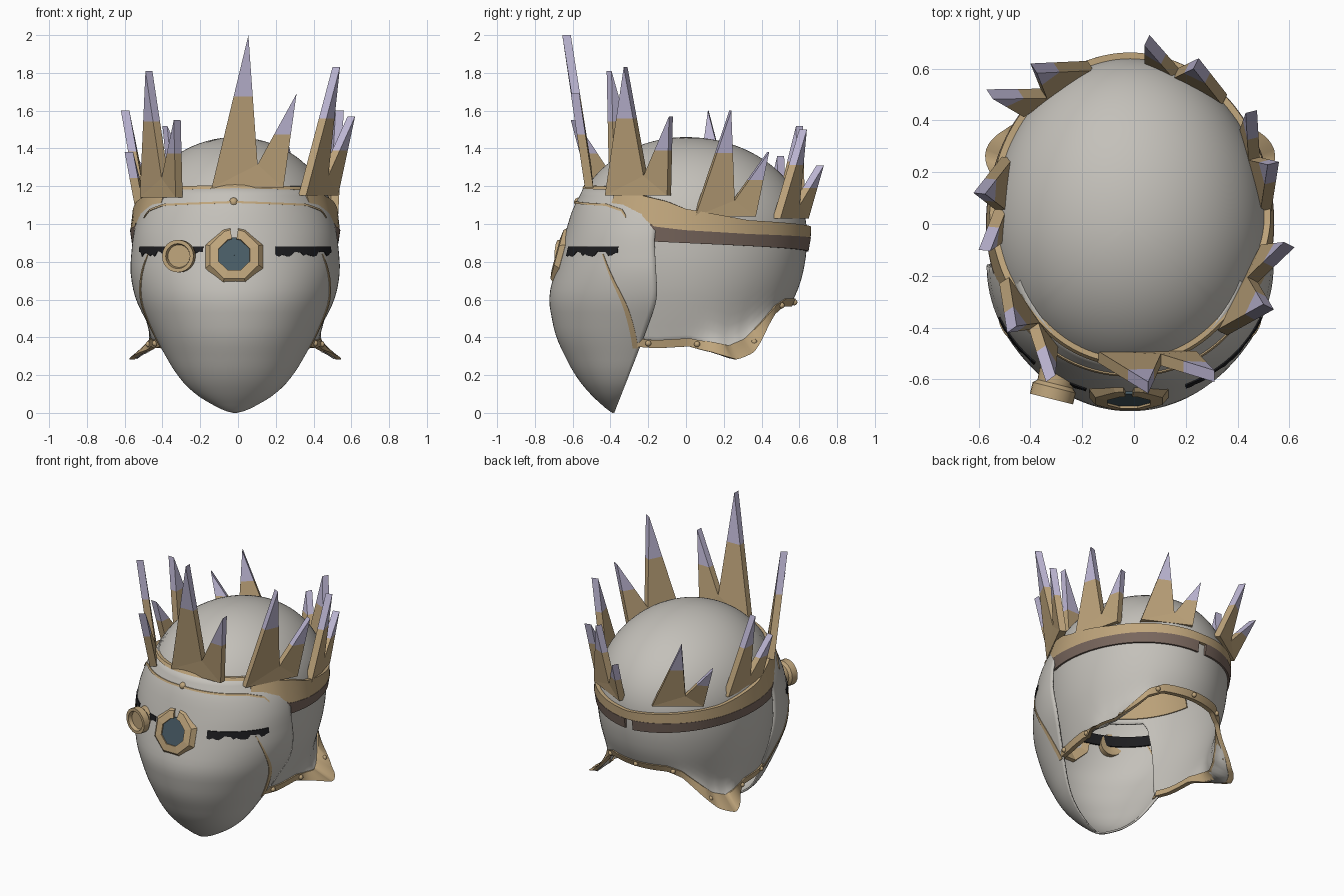
import bpy, bmesh, math, random
from mathutils import Vector

random.seed(4)
if "Cube" in bpy.data.objects:
    bpy.data.objects.remove(bpy.data.objects["Cube"])


def material(name, rgb):
    m = bpy.data.materials.new(name)
    m.use_nodes = True
    m.diffuse_color = (*rgb, 1)
    m.node_tree.nodes["Principled BSDF"].inputs["Base Color"].default_value = (*rgb, 1)
    return m


GREY = material("shell grey", (0.55, 0.53, 0.49))
GOLD = material("dull gold", (0.52, 0.375, 0.2))
LILAC = material("lilac tip", (0.52, 0.48, 0.67))
BROWN = material("dark brown", (0.19, 0.135, 0.11))
BLACK = material("slit black", (0.012, 0.012, 0.014))
GLASS = material("blue grey glass", (0.065, 0.105, 0.13))


def make(name, verts, faces, mats, smooth=None, fix=True):
    me = bpy.data.meshes.new(name)
    me.from_pydata([tuple(v) for v in verts], [], faces)
    for m in mats:
        me.materials.append(m)
    if fix:
        bm = bmesh.new()
        bm.from_mesh(me)
        bmesh.ops.recalc_face_normals(bm, faces=bm.faces)
        bm.to_mesh(me)
        bm.free()
    ob = bpy.data.objects.new(name, me)
    bpy.context.collection.objects.link(ob)
    if smooth:
        bpy.ops.object.select_all(action='DESELECT')
        ob.select_set(True)
        bpy.context.view_layer.objects.active = ob
        bpy.ops.object.shade_smooth_by_angle(angle=math.radians(smooth))
    return ob


def lin(table, t):
    for (a, u), (b, v) in zip(table, table[1:]):
        if t <= b:
            return u + (v - u) * max(0, t - a) / (b - a)
    return table[-1][1]


def soft(table, t, h=0.05):
    return sum(lin(table, t + k * h) for k in (-1, -0.5, 0, 0.5, 1)) / 5


# Helmet surfaces: angle in degrees from the front, and height
SKULL_W = [(0.2, 0.40), (0.35, 0.43), (0.5, 0.475), (0.65, 0.515), (0.8, 0.535), (0.95, 0.535)]
SKULL_B = [(0.2, 0.36), (0.35, 0.45), (0.5, 0.52), (0.6, 0.57), (0.7, 0.612), (0.85, 0.64), (0.95, 0.64)]
RIM = [(0, 0.95), (50, 0.95), (62, 0.36), (75, 0.35), (92, 0.36), (105, 0.33), (116, 0.29),
       (126, 0.33), (136, 0.43), (146, 0.53), (156, 0.57), (180, 0.57)]
MASK_W = [(0, 0.01), (0.02, 0.09), (0.1, 0.22), (0.2, 0.31), (0.4, 0.425), (0.6, 0.53), (0.75, 0.558),
          (0.95, 0.54), (1.1, 0.50), (1.2, 0.435)]
MASK_F = [(0, -0.39), (0.03, -0.435), (0.1, -0.51), (0.2, -0.59), (0.4, -0.69), (0.6, -0.73),
          (0.7, -0.708), (0.8, -0.68), (0.95, -0.64), (1.1, -0.595), (1.2, -0.53)]
MASK_C = [(0, -0.38), (0.33, -0.25), (0.6, -0.15), (0.95, -0.17), (1.1, -0.12), (1.2, -0.07)]
TOP = 1.46
MID = -0.015


def fold(a):
    a = abs(a) % 360
    return min(a, 360 - a)


def rim(a):
    return lin(RIM, fold(a))


def flare(a):
    d = fold(a) - 118
    return math.exp(-(d / (14 if d < 0 else 20)) ** 2)


def skull(a, z, off=0):
    s, c = math.sin(math.radians(a)), math.cos(math.radians(a))
    if z > 0.95:
        k = math.sqrt(max(0, 1 - ((z - 0.95) / (TOP - 0.95)) ** 2))
        w, f, b = 0.535 * k, 0.6 * k, 0.64 * k
    else:
        w, f, b = soft(SKULL_W, z), 0.6, soft(SKULL_B, z)
    # neck guard flares outwards near its lowest point
    off += 0.175 * flare(a) * math.exp(-(z - rim(a)) / 0.06)
    return Vector((MID + (w + off) * s, -(f if c > 0 else b) * c - off * c, z))


def mask(a, z, off=0):
    s, c = math.sin(math.radians(a)), math.cos(math.radians(a))
    h = min(0.05, z)
    w, f, m = soft(MASK_W, z, h), soft(MASK_F, z, h), soft(MASK_C, z, h)
    return Vector((MID + (w + off) * s, m + (f - m - off) * c, z))


def sheet(name, fn, cols, rows, closed):
    n = len(cols)
    verts = [fn(a, t / rows) for t in range(rows + 1) for a in cols]
    faces = [(j * n + i, j * n + (i + 1) % n, (j + 1) * n + (i + 1) % n, (j + 1) * n + i)
             for j in range(rows) for i in range(n if closed else n - 1)]
    if closed:
        faces.append(tuple(range(rows * n, rows * n + n)))
    ob = make(name, verts, faces, [GREY], 50, False)
    ob.modifiers.new("thickness", 'SOLIDIFY').thickness = 0.012


sheet("skull_shell", lambda a, t: skull(a, rim(a) + (TOP - 0.0003 - rim(a)) * math.sin(t * math.pi / 2)),
      [i * 3 for i in range(120)], 32, True)
sheet("face_mask", lambda a, t: mask(a, 1.2 * t ** 1.4), [i * 3 - 90 for i in range(61)], 34, False)


def sweep(name, rings, mat, smooth=35):
    n, m = len(rings[0]), len(rings)
    faces = [(j * n + i, j * n + (i + 1) % n, (j + 1) * n + (i + 1) % n, (j + 1) * n + i)
             for j in range(m - 1) for i in range(n)]
    faces += [tuple(range(n)), tuple(range((m - 1) * n, m * n))]
    return make(name, [p for r in rings for p in r], faces, [mat], smooth)


def strip(name, fn, a0, a1, low, high, out_low, out_high, mat, inner=-0.005, steps=60):
    rings = []
    for i in range(steps + 1):
        a = a0 + (a1 - a0) * i / steps
        lo, hi = low(a), high(a)
        rings.append([fn(a, lo, out_low), fn(a, hi, out_high), fn(a, hi, inner), fn(a, lo, inner)])
    return sweep(name, rings, mat)


# Head band, its inner lining, brow lines and lower brown bands
BAND_LOW = [(0, 1.115), (50, 1.1), (64, 1.07), (74, 0.985), (90, 0.965), (120, 0.945), (180, 0.925)]
BAND_HIGH = [(0, 1.2), (45, 1.19), (60, 1.165), (80, 1.12), (90, 1.08), (120, 1.02), (180, 0.985)]


def band_low(a):
    return lin(BAND_LOW, fold(a))


def band_high(a):
    return lin(BAND_HIGH, fold(a))


strip("head_band", skull, 48, 312, band_low, band_high, 0.02, 0.024, GOLD, steps=120)
strip("brow_lining", skull, -80, 80, lambda a: 0.98, lambda a: 1.15, -0.015, -0.015, GOLD, -0.022)
strip("brow_line", mask, -68, 68, lambda a: band_low(a) - 0.004, lambda a: band_low(a) + 0.007, 0.005, 0.005, GOLD)
strip("crown_seat", skull, -60, 60, lambda a: band_high(a) - 0.01, lambda a: band_high(a) + 0.008, 0.02, 0.02, GOLD)
for side, s in (("left", 1), ("right", -1)):
    strip("brown_band_" + side, skull, s * 72, s * 177, lambda a: 0.908 - (fold(a) - 72) * 0.0005,
          lambda a: band_low(a) + 0.002, 0.012, 0.022, BROWN)
    # Trim running down each side of the mask
    rings = []
    for i in range(25):
        t = i / 24
        z, a = 0.34 + 0.5 * t, 87 - 30 * t
        w = 2 - 1.6 * t
        rings.append([mask(s * (a - w), z, 0.004), mask(s * (a + w), z, 0.004),
                      mask(s * (a + w), z, -0.02), mask(s * (a - w), z, -0.02)])
    sweep("mask_trim_" + side, rings, GOLD)

# Neck rim trim and rivets
strip("neck_trim", skull, 64, 296, lambda a: rim(a) - 0.008, lambda a: rim(a) + 0.035 + 0.03 * flare(a),
      0.01, 0.01, GOLD, -0.02, 130)


def rivet(name, loc, r):
    bpy.ops.mesh.primitive_uv_sphere_add(segments=12, ring_count=8, radius=r, location=loc)
    ob = bpy.context.object
    ob.name = name
    ob.data.materials.append(GOLD)
    bpy.ops.object.shade_smooth()


for a in (71, 97, 129, 152, 180, 208, 231, 263, 289):
    rivet("rivet", skull(a, rim(a) + 0.015, 0.012), 0.016)
rivet("brow_stud", mask(-1, 1.115, -0.014), 0.025)

# Eye slit: inner strip and ragged outer openings
strip("slit_inside", mask, -67, 67, lambda a: 0.82, lambda a: 0.885, -0.02, -0.02, BLACK, -0.03)
for side, a0, a1 in (("left", 23, 67), ("right", -67, -42), ("middle", -25, -18)):
    strip("eye_slit_" + side, mask, a0, a1, lambda a: random.uniform(0.825, 0.857), lambda a: 0.882,
          0.005, 0.005, BLACK, steps=max(3, abs(a1 - a0) // 2))


# Eyepieces, turned around their own axis
def lathe(name, origin, axis, profile, angles, mat, smooth=None):
    axis = Vector(axis).normalized()
    side = Vector((0, 0, 1)).cross(axis).normalized()
    up = axis.cross(side)
    rings = []
    for d in angles:
        ray = side * math.cos(math.radians(d)) + up * math.sin(math.radians(d))
        rings.append([Vector(origin) + ray * r + axis * h for r, h in profile])
    return sweep(name, rings, mat, smooth)


octagon = [98] + [112.5 + 45 * k for k in range(8)] + [442]
lens_at, lens_axis = (-0.02, -0.665, 0.83), (0, -1, 0.27)
lathe("lens_frame", lens_at, lens_axis, [(0.085, -0.005), (0.155, -0.035), (0.165, -0.01), (0.14, 0.02), (0.09, 0.026)],
      octagon, GOLD)
lathe("lens_glass", lens_at, lens_axis, [(0.0005, -0.005), (0.105, -0.005), (0.105, 0.018), (0.0005, 0.018)],
      [22.5 + 45 * k for k in range(9)], GLASS)
lathe("monocle", (-0.285, -0.54, 0.83), (-0.25, -1, 0),
      [(0.0005, 0.045), (0.074, 0.03), (0.07, 0.08), (0.086, 0.095), (0.086, 0.14), (0.066, 0.14), (0.06, 0.115),
       (0.0005, 0.115)], range(0, 361, 15), GOLD, 35)


# Crown plates: base start, base end, base height, tall tip, short tip
def to_level(p, q, z):
    return p.lerp(q, (z - p.z) / (q.z - p.z))


def crown_plate(name, a, b, z, tall, short):
    A, B, T, S = Vector((*a, z)), Vector((*b, z)), Vector(tall), Vector(short)
    V = A.lerp(B, 0.64) + Vector((0, 0, 0.25 * (S.z - z)))
    lean = (T - A.lerp(B, 0.5))
    V += Vector((lean.x, lean.y, 0)) * 0.1
    zt, zs = z + 0.6 * (T.z - z), z + 0.57 * (S.z - z)
    loop = [A, to_level(A, T, zt), T, to_level(V, T, zt), V, to_level(V, S, zs), S, to_level(B, S, zs), B]
    d = (B - A).normalized()
    inward = Vector((-d.y, d.x, 0)) * 0.045
    n = len(loop)
    fronts = [(0, 1, 3, 4), (0, 4, 8), (4, 5, 7, 8), (1, 2, 3), (5, 6, 7)]
    faces = fronts + [tuple(i + n for i in reversed(f)) for f in fronts]
    faces += [(i, (i + 1) % n, (i + 1) % n + n, i + n) for i in range(n)]
    ob = make(name, loop + [p + inward for p in loop], faces, [GOLD, LILAC])
    tips = {1, 2, 3}, {5, 6, 7}
    for f in ob.data.polygons:
        ids = {i % n for i in f.vertices}
        f.material_index = int(any(ids <= t for t in tips))


crown_plate("crown_front", (-0.14, -0.535), (0.24, -0.535), 1.19, (0.055, -0.655, 2.0), (0.31, -0.61, 1.69))
crown_plate("crown_front_left", (0.36, -0.43), (0.53, -0.1), 1.15, (0.54, -0.33, 1.83), (0.62, -0.09, 1.57))
crown_plate("crown_side_left", (0.53, 0.05), (0.45, 0.37), 1.04, (0.56, 0.24, 1.6), (0.475, 0.44, 1.38))
crown_plate("crown_back_left", (0.36, 0.5), (0.06, 0.65), 1.03, (0.25, 0.64, 1.5), (0.06, 0.73, 1.31))
crown_plate("crown_back_right", (-0.18, 0.63), (-0.45, 0.45), 1.05, (-0.4, 0.62, 1.52), (-0.57, 0.52, 1.36))
crown_plate("crown_side_right", (-0.51, 0.26), (-0.54, -0.06), 1.06, (-0.62, 0.12, 1.6), (-0.6, -0.1, 1.38))
crown_plate("crown_front_right", (-0.52, -0.23), (-0.33, -0.5), 1.14, (-0.49, -0.42, 1.81), (-0.34, -0.61, 1.55))
